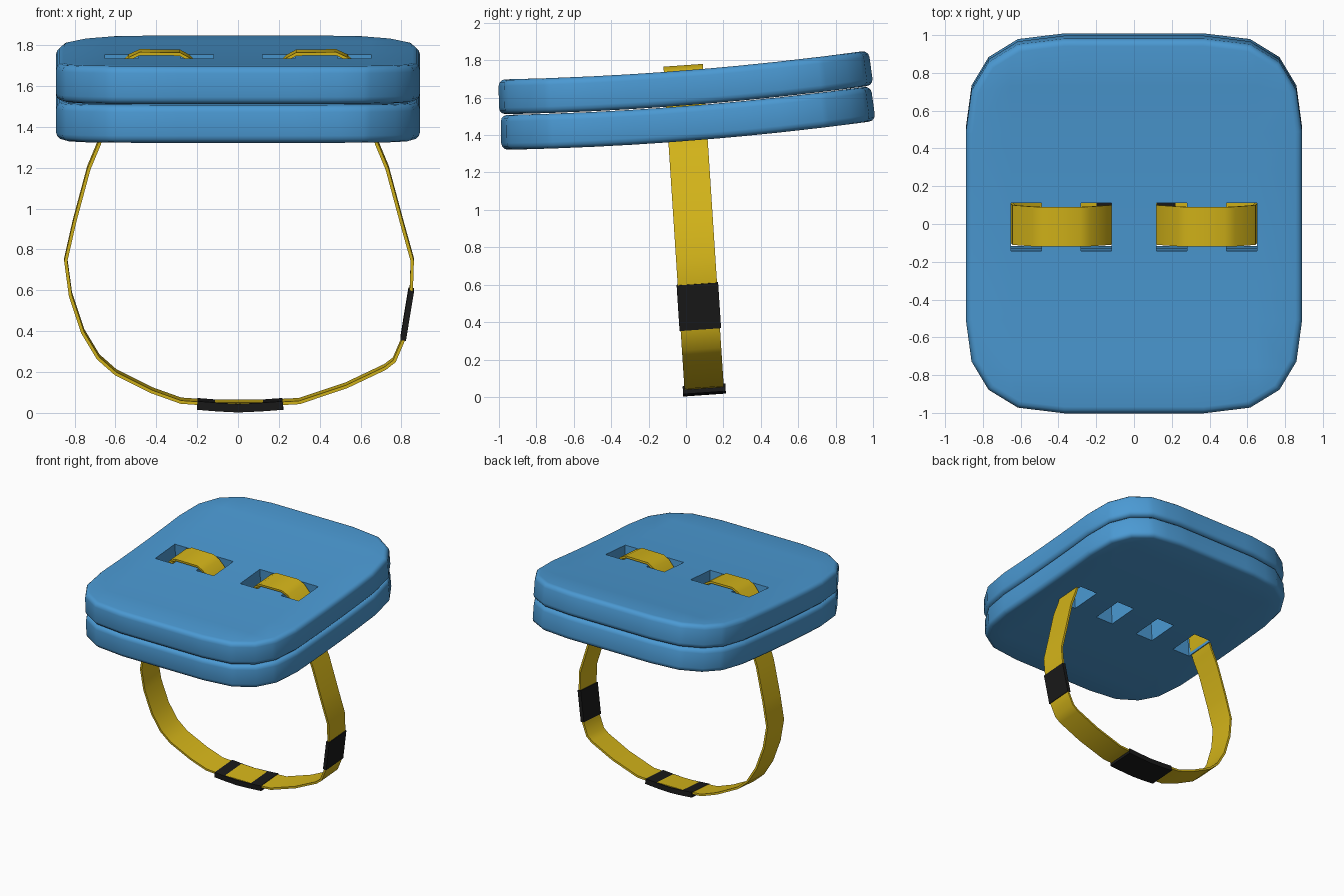
import bpy, bmesh, math
from mathutils import Vector

if "Cube" in bpy.data.objects:
    bpy.data.objects.remove(bpy.data.objects["Cube"])


def material(name, rgb):
    m = bpy.data.materials.new(name)
    m.diffuse_color = (*rgb, 1)
    m.use_nodes = True
    m.node_tree.nodes["Principled BSDF"].inputs["Base Color"].default_value = m.diffuse_color
    return m


BLUE = material("blue_foam", (0.07, 0.32, 0.65))
YELLOW = material("yellow_webbing", (0.66, 0.46, 0.01))
BLACK = material("black_plastic", (0.01, 0.01, 0.01))


def finish(bm, name, mat, angle):
    bmesh.ops.recalc_face_normals(bm, faces=bm.faces[:])
    me = bpy.data.meshes.new(name)
    bm.to_mesh(me)
    bm.free()
    ob = bpy.data.objects.new(name, me)
    bpy.context.collection.objects.link(ob)
    me.materials.append(mat)
    bpy.ops.object.select_all(action='DESELECT')
    ob.select_set(True)
    bpy.context.view_layer.objects.active = ob
    bpy.ops.object.shade_smooth_by_angle(angle=math.radians(angle))
    return ob


# Foam pads: rounded outline, soft rim, four strap slots, then curved along y
CORNER = [(0.89, 0.5), (0.86, 0.72), (0.77, 0.87), (0.615, 0.965), (0.37, 0.995)]
SLOTS = [(-0.65, -0.49), (-0.28, -0.12), (0.12, 0.28), (0.49, 0.65)]
SLOT_Y = (-0.13, 0.125)


def pad(name, z_mid, y_shift, half=0.093):
    q = CORNER
    outline = (q + [(-x, y) for x, y in reversed(q)]
               + [(-x, -y) for x, y in q] + [(x, -y) for x, y in reversed(q)])
    bm = bmesh.new()
    base = bm.faces.new([bm.verts.new((x, y, -half)) for x, y in outline])
    up = bmesh.ops.extrude_face_region(bm, geom=[base], use_keep_orig=True)
    bmesh.ops.translate(bm, vec=(0, 0, 2 * half),
                        verts=[g for g in up['geom'] if isinstance(g, bmesh.types.BMVert)])
    bmesh.ops.recalc_face_normals(bm, faces=bm.faces[:])
    rim = [e for e in bm.edges if abs(e.verts[0].co.z - e.verts[1].co.z) < 1e-5]
    bmesh.ops.bevel(bm, geom=rim, offset=0.035, segments=3, profile=0.5, affect='EDGES')

    # Slice the pad so it can bend and so the slots have clean borders
    cuts = [((0, y, 0), (0, 1, 0)) for y in (-0.75, -0.5, -0.3, *SLOT_Y, 0.3, 0.5, 0.75)]
    cuts += [((x, 0, 0), (1, 0, 0)) for s in SLOTS for x in s]
    for co, no in cuts:
        bmesh.ops.bisect_plane(bm, geom=bm.verts[:] + bm.edges[:] + bm.faces[:],
                               plane_co=co, plane_no=no, dist=1e-5)

    # Open the slots and wall them
    for x0, x1 in SLOTS:
        hole = []
        for f in bm.faces:
            c = f.calc_center_median()
            if x0 < c.x < x1 and SLOT_Y[0] < c.y < SLOT_Y[1]:
                hole.append(f)
        edges = [e for f in hole for e in f.edges]
        bmesh.ops.delete(bm, geom=hole, context='FACES_ONLY')
        bmesh.ops.bridge_loops(bm, edges=edges)

    for v in bm.verts:
        y, h = v.co.y, v.co.z
        slope = 0.078 + 0.06 * y
        v.co.y = y - slope * h + y_shift
        v.co.z = z_mid + 0.078 * y + 0.03 * y * y + h
    return finish(bm, name, BLUE, 40)


pad("upper_pad", 1.652, -0.006)
pad("lower_pad", 1.462, 0.006)


# Ribbons follow an (x, z) path in a plane that leans slightly forward at the top
def ribbon(name, path, width, thick, mat, closed):
    bm = bmesh.new()
    rings, n = [], len(path)
    for i, (x, z) in enumerate(path):
        a = Vector(path[(i - 1) % n] if closed or i > 0 else path[i])
        b = Vector(path[(i + 1) % n] if closed or i < n - 1 else path[i])
        t = (b - a).normalized() * thick / 2
        ring = []
        for s, w in ((1, -1), (1, 1), (-1, 1), (-1, -1)):
            px, pz, w = x - t.y * s, z + t.x * s, w * width / 2
            ring.append(bm.verts.new((px, 0.1 - 0.065 * pz + w, pz + 0.07 * w)))
        rings.append(ring)
    for i in range(n if closed else n - 1):
        r0, r1 = rings[i], rings[(i + 1) % n]
        for k in range(4):
            m = (k + 1) % 4
            bm.faces.new((r0[k], r0[m], r1[m], r1[k]))
    if not closed:
        bm.faces.new(rings[0])
        bm.faces.new(rings[-1])
    return finish(bm, name, mat, 30)


# Strap: over the pad bridges, between the pads, and round the hanging loop
OVER = [(0.11, 1.557), (0.13, 1.62), (0.24, 1.738), (0.285, 1.763), (0.48, 1.765),
        (0.53, 1.742), (0.635, 1.62), (0.65, 1.42), (0.68, 1.32), (0.73, 1.2), (0.8, 0.94)]
RIGHT = [(0.853, 0.75), (0.848, 0.6), (0.808, 0.36), (0.765, 0.26), (0.72, 0.225),
         (0.53, 0.135), (0.3, 0.058), (0.15, 0.05)]
LEFT = [(-0.14, 0.05), (-0.28, 0.06), (-0.42, 0.11), (-0.6, 0.2), (-0.685, 0.275),
        (-0.76, 0.4), (-0.82, 0.58), (-0.843, 0.75)]
ribbon("strap", OVER + RIGHT + LEFT + [(-x, z) for x, z in reversed(OVER)],
       0.21, 0.016, YELLOW, True)

# Black buckle under the loop and slider on its right side
ribbon("buckle", [(-0.2, 0.044), (-0.1, 0.036), (0, 0.031), (0.11, 0.036), (0.22, 0.044)],
       0.228, 0.042, BLACK, False)
ribbon("slider", [(0.848, 0.605), (0.808, 0.362)], 0.222, 0.028, BLACK, False)
